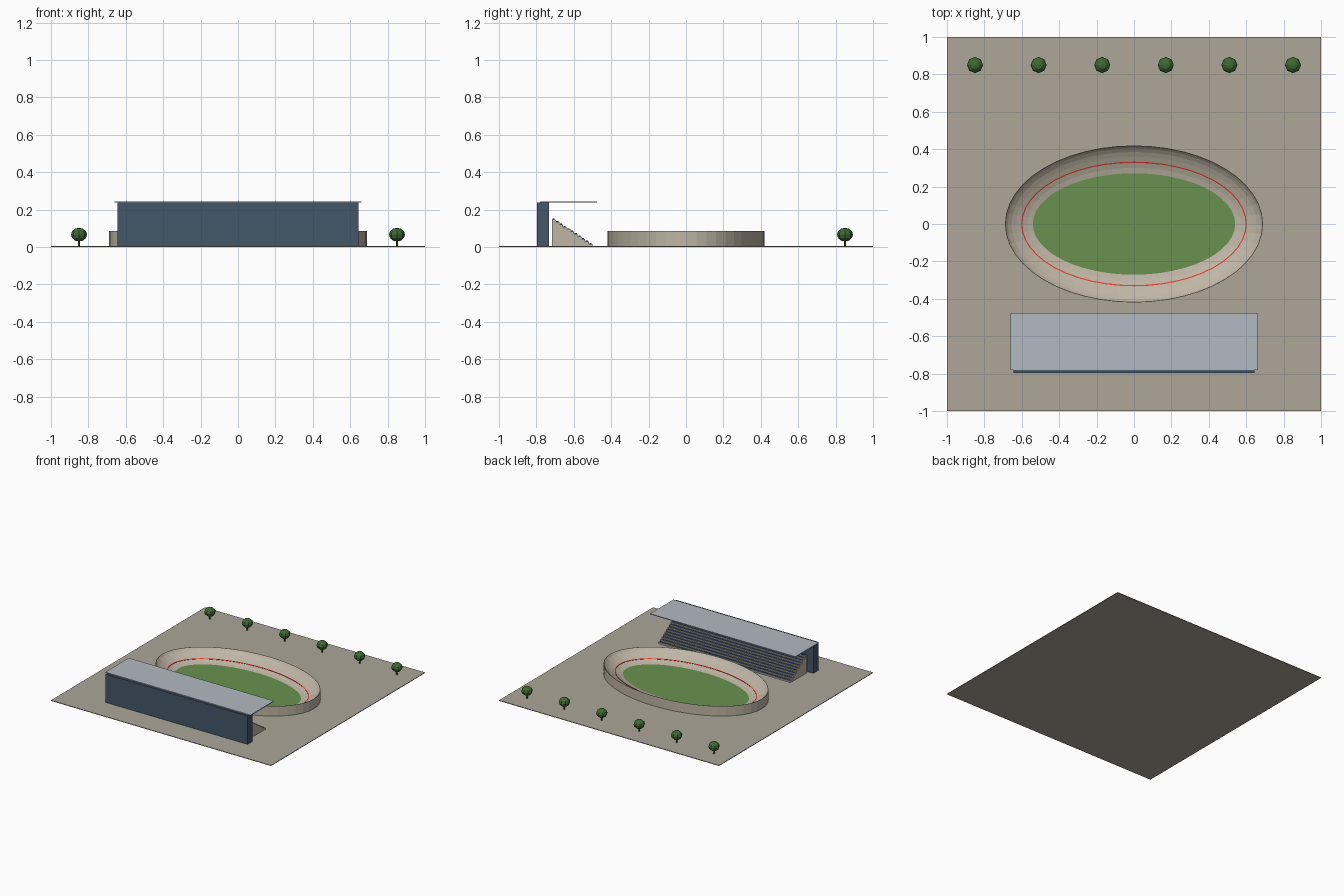
import bpy, bmesh, math

cube = bpy.data.objects.get("Cube")
if cube:
    bpy.data.objects.remove(cube, do_unlink=True)


def material(name, rgb):
    # sRGB 0-255 to linear
    lin = [((c / 255 + 0.055) / 1.055) ** 2.4 for c in rgb]
    m = bpy.data.materials.new(name)
    m.use_nodes = True
    m.diffuse_color = (*lin, 1)
    m.node_tree.nodes["Principled BSDF"].inputs["Base Color"].default_value = (*lin, 1)
    return m


PAVING = material("paving", (173, 166, 153))
CONCRETE = material("pale concrete", (190, 181, 165))
GRASS = material("grass green", (104, 145, 78))
RED = material("line red", (226, 58, 46))
NAVY = material("slate blue", (68, 87, 105))
ROOF = material("roof grey", (178, 186, 193))
SEAT = material("seat blue", (70, 98, 140))
BARK = material("bark brown", (78, 58, 40))
LEAF = material("leaf green", (62, 105, 50))


def finish(name, bm, mat):
    bmesh.ops.recalc_face_normals(bm, faces=bm.faces)
    me = bpy.data.meshes.new(name)
    bm.to_mesh(me)
    bm.free()
    me.materials.append(mat)
    ob = bpy.data.objects.new(name, me)
    bpy.context.collection.objects.link(ob)
    return ob


def box(name, x, y, z, mat):
    """Box from (min, max) pairs."""
    bm = bmesh.new()
    bmesh.ops.create_cube(bm, size=1)
    for v in bm.verts:
        v.co = [r[0] if c < 0 else r[1] for c, r in zip(v.co, (x, y, z))]
    return finish(name, bm, mat)


# Oval parts: inner ellipse pushed outwards by a distance
SIDES = 48
INNER_X, INNER_Y = 0.54, 0.27


def ring_verts(bm, d, z):
    return [bm.verts.new(((INNER_X + d) * math.cos(a), (INNER_Y + d) * math.sin(a), z))
            for a in (2 * math.pi * i / SIDES for i in range(SIDES))]


def oval_sweep(name, profile, mat, closed=True):
    """Sweep a (distance, height) profile around the oval."""
    bm = bmesh.new()
    rings = [ring_verts(bm, d, z) for d, z in profile]
    pairs = list(zip(rings, rings[1:]))
    if closed:
        pairs.append((rings[-1], rings[0]))
    for a, b in pairs:
        for i in range(SIDES):
            j = (i + 1) % SIDES
            bm.faces.new((a[i], a[j], b[j], b[i]))
    return finish(name, bm, mat)


# Ground
box("ground", (-1, 1), (-1, 1), (0, 0.005), PAVING)

# Banked track, its line and the infield
bank = [(0, 0.007), (0.03, 0.015), (0.06, 0.027), (0.09, 0.041),
        (0.115, 0.055), (0.135, 0.071), (0.148, 0.086)]
oval_sweep("banked_track", bank + [(0.15, 0.086), (0.15, 0.003), (0, 0.003)], CONCRETE)
oval_sweep("track_line", [(0.057, 0.0265), (0.057, 0.0285), (0.063, 0.031), (0.063, 0.028)], RED)
bm = bmesh.new()
bm.faces.new(ring_verts(bm, 0.001, 0.008))
finish("infield", bm, GRASS)

# Grandstand: stepped terrace as one extruded side profile
STEPS, HALF = 11, 0.6
FRONT, BACK, BASE, TOP = -0.5, -0.717, 0.004, 0.147
run, rise = (FRONT - BACK) / STEPS, (TOP - BASE) / STEPS
side = [(FRONT, BASE)]
for i in range(STEPS):
    side += [(FRONT - i * run, BASE + (i + 1) * rise),
             (FRONT - (i + 1) * run, BASE + (i + 1) * rise)]
side.append((BACK, BASE))
bm = bmesh.new()
end = bm.faces.new([bm.verts.new((-HALF, y, z)) for y, z in side])
ext = bmesh.ops.extrude_face_region(bm, geom=[end], use_keep_orig=True)
for v in ext["geom"]:
    if isinstance(v, bmesh.types.BMVert):
        v.co.x = HALF
finish("terrace", bm, CONCRETE)

# One row of seats on each step
for i in range(STEPS):
    y, z = FRONT - i * run, BASE + (i + 1) * rise
    box(f"seat_row_{i + 1}", (-HALF + 0.01, HALF - 0.01),
        (y - run * 0.85, y - run * 0.25), (z, z + 0.005), SEAT)

# Rear wall and roof
box("rear_wall", (-0.645, 0.645), (-0.797, -0.732), (0.0005, 0.238), NAVY)
box("stand_roof", (-0.66, 0.66), (-0.78, -0.476), (0.238, 0.244), ROOF)

# Row of trees
for i in range(6):
    x, y = -0.85 + i * 0.34, 0.85
    bpy.ops.mesh.primitive_cone_add(vertices=6, radius1=0.006, radius2=0.005, depth=0.04,
                                    location=(x, y, 0.024))
    trunk = bpy.context.object
    trunk.name = f"tree_trunk_{i + 1}"
    trunk.data.materials.append(BARK)
    bpy.ops.mesh.primitive_uv_sphere_add(segments=8, ring_count=6, radius=0.043,
                                         location=(x, y, 0.066))
    crown = bpy.context.object
    crown.name = f"tree_crown_{i + 1}"
    crown.scale.z = 0.85
    crown.data.materials.append(LEAF)
